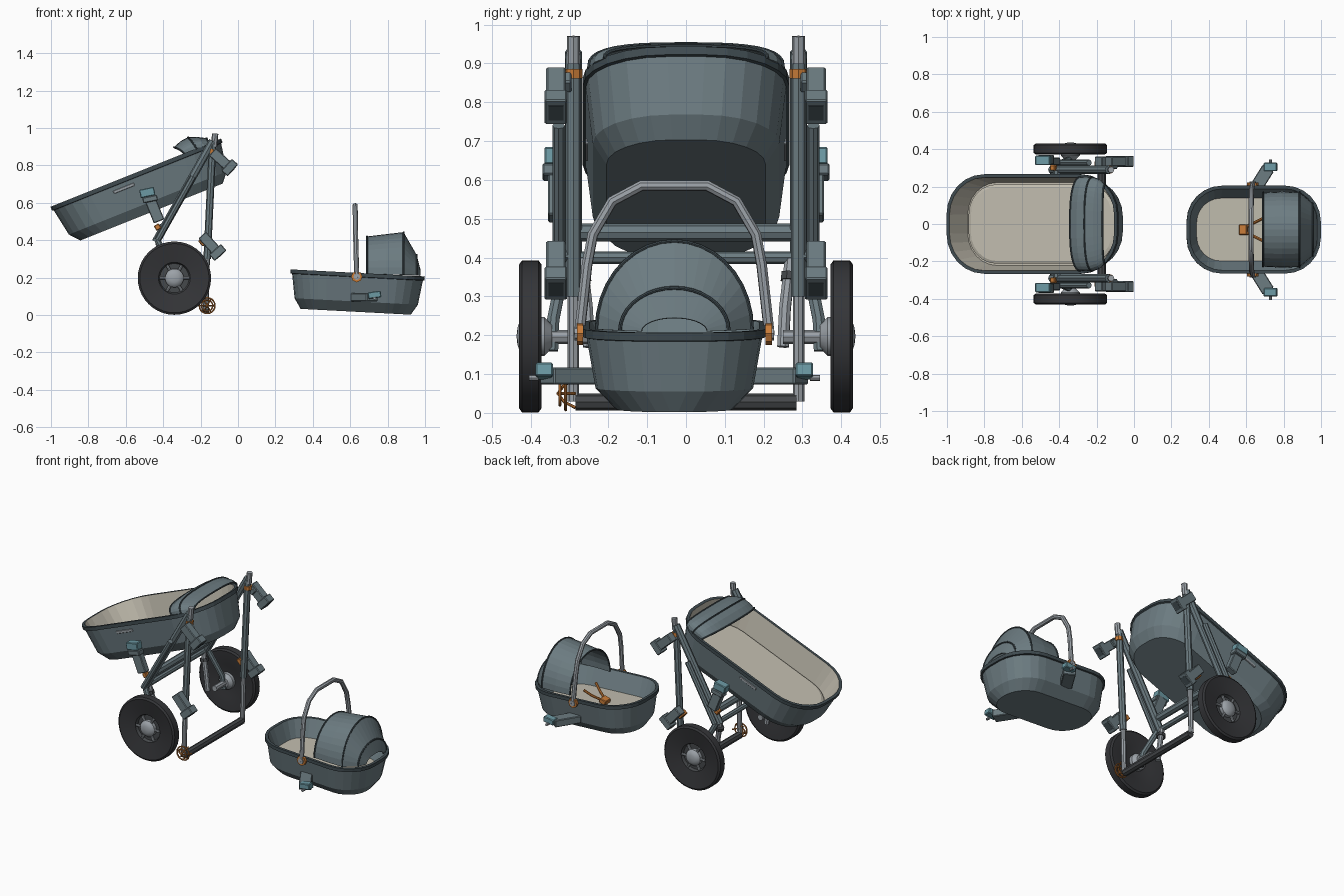
import bpy, bmesh, math
from math import sin, cos, pi, radians
from mathutils import Matrix, Vector

if "Cube" in bpy.data.objects:
    bpy.data.objects.remove(bpy.data.objects["Cube"], do_unlink=True)


def material(name, *rgb):
    m = bpy.data.materials.new(name)
    m.use_nodes = True
    m.diffuse_color = (*rgb, 1)
    m.node_tree.nodes["Principled BSDF"].inputs["Base Color"].default_value = (*rgb, 1)
    return m


FABRIC = material("blue grey fabric", .15, .2, .22)
TRIM = material("dark slate trim", .05, .07, .08)
LINING = material("beige lining", .54, .51, .43)
TEAL = material("teal latch", .15, .32, .37)
ORANGE = material("orange accent", .58, .2, .04)
RUBBER = material("black rubber", .035, .036, .04)
METAL = material("light grey metal", .33, .36, .39)
BAR = material("charcoal metal", .06, .065, .07)


def finish(name, bm, mats, matrix=None, smooth=False):
    bmesh.ops.recalc_face_normals(bm, faces=bm.faces)
    me = bpy.data.meshes.new(name)
    bm.to_mesh(me)
    bm.free()
    for m in mats:
        me.materials.append(m)
    ob = bpy.data.objects.new(name, me)
    bpy.context.collection.objects.link(ob)
    if matrix:
        ob.matrix_world = matrix
    if smooth:
        bpy.ops.object.select_all(action='DESELECT')
        ob.select_set(True)
        bpy.context.view_layer.objects.active = ob
        bpy.ops.object.shade_smooth_by_angle(angle=radians(35))
    return ob


def loft(name, rings, mats, strip_mats=None, caps=True, closed=True, matrix=None, smooth=False):
    """Skin a row of rings; strip_mats gives the material of each strip and the last cap."""
    bm = bmesh.new()
    rows = [[bm.verts.new(p) for p in r] for r in rings]
    n = len(rows[0])
    for k, (a, b) in enumerate(zip(rows, rows[1:])):
        for i in range(n if closed else n - 1):
            j = (i + 1) % n
            bm.faces.new((a[i], a[j], b[j], b[i])).material_index = strip_mats[k] if strip_mats else 0
    if caps:
        bm.faces.new(rows[0])
        bm.faces.new(rows[-1]).material_index = strip_mats[-1] if strip_mats else 0
    return finish(name, bm, mats, matrix, smooth)


def oval(hl, hw, z, r, n=6):
    """Rounded rectangle ring."""
    pts = []
    for q, (sx, sy) in enumerate(((1, 1), (-1, 1), (-1, -1), (1, -1))):
        for i in range(n + 1):
            t = (q + i / n) * pi / 2
            pts.append((sx * (hl - r) + r * cos(t), sy * (hw - r) + r * sin(t), z))
    return pts


def arch(x, hw, base, h, lean=0, p=1.0, n=18):
    """Open arch across y; lean shifts the feet along x."""
    pts = []
    for i in range(n + 1):
        c, s = cos(pi * i / n), max(0, sin(pi * i / n))
        pts.append((x + lean * (1 - s), hw * math.copysign(abs(c) ** p, c), base + h * s ** p))
    return pts


def tube(name, pts, r, mat, matrix=None, cyclic=False):
    cu = bpy.data.curves.new(name, 'CURVE')
    cu.dimensions = '3D'
    cu.bevel_depth, cu.bevel_resolution, cu.use_fill_caps = r, 2, True
    sp = cu.splines.new('POLY')
    sp.points.add(len(pts) - 1)
    for q, p in zip(sp.points, pts):
        q.co = (*p, 1)
    sp.use_cyclic_u = cyclic
    cu.materials.append(mat)
    ob = bpy.data.objects.new(name, cu)
    bpy.context.collection.objects.link(ob)
    if matrix:
        ob.matrix_world = matrix
    bpy.ops.object.select_all(action='DESELECT')
    ob.select_set(True)
    bpy.context.view_layer.objects.active = ob
    bpy.ops.object.convert(target='MESH')
    bpy.ops.object.shade_smooth_by_angle(angle=radians(40))


def box(name, at, size, mat, tilt=0, yaw=0, bevel=.004):
    bm = bmesh.new()
    bmesh.ops.create_cube(bm, size=1, matrix=Matrix.Diagonal((*size, 1)))
    if bevel:
        bmesh.ops.bevel(bm, geom=bm.edges[:], offset=bevel, segments=1, affect='EDGES')
    mx = Matrix.Translation(at) @ Matrix.Rotation(radians(yaw), 4, 'Z') @ Matrix.Rotation(radians(tilt), 4, 'Y')
    return finish(name, bm, [mat], mx)


def lathe(name, profile, mats, strip_mats, at, side, n=40):
    """Spin (radius, depth) points about the y axis."""
    rings = [[(r * cos(2 * pi * i / n), side * d, r * sin(2 * pi * i / n)) for i in range(n)] for r, d in profile]
    return loft(name, rings, mats, strip_mats, matrix=Matrix.Translation(at), smooth=True)


def canopy(name, arches, matrix, trims):
    ob = loft(name, arches, [FABRIC], caps=False, closed=False, matrix=matrix)
    sol = ob.modifiers.new("thickness", 'SOLIDIFY')
    sol.thickness = .006
    for k in trims:
        tube(name + "_piping", arches[k], .005, TRIM, matrix)


# Large bassinet, tilted
TUB = Matrix.Translation((-.545, 0, .757)) @ Matrix.Rotation(radians(-21.8), 4, 'Y')
loft("bassinet_tub",
     [oval(.41, .205, -.222, .17), oval(.455, .24, -.17, .2), oval(.482, .258, -.02, .21),
      oval(.491, .266, -.018, .215), oval(.491, .266, .004, .215), oval(.474, .249, .004, .2),
      oval(.43, .222, -.15, .17)],
     [FABRIC, TRIM, LINING], [0, 0, 1, 1, 1, 2, 2], matrix=TUB)
loft("mattress", [oval(.42, .212, -.15, .16), oval(.42, .212, -.138, .16), oval(.405, .198, -.132, .15)],
     [LINING], matrix=TUB)
canopy("bassinet_hood", [arch(.24, .25, 0, .055, .04, .7), arch(.285, .252, 0, .072, .03, .7),
                         arch(.33, .25, 0, .076, .02, .7), arch(.375, .235, 0, .06, .02, .7),
                         arch(.42, .21, 0, .035, .0, .7)], TUB, (0, 2, 4))
for s in (-1, 1):
    tag = box("side_strip", (0, 0, 0), (.12, .008, .016), METAL, bevel=.002)
    tag.matrix_world = TUB @ Matrix.Translation((-.09, s * .255, -.05))

# Stroller frame, both sides
for s in (-1, 1):
    y = s * .29
    tube("upright", [(-.135, y, .93), (-.165, y, .3)], .02, FABRIC)
    tube("lower_upright", [(-.165, y, .31), (-.172, y, .03)], .015, METAL)
    tube("diagonal_leg", [(-.135, y, .93), (-.44, y, .39)], .022, FABRIC)
    tube("outer_leg", [(-.24, s * .328, .74), (-.43, s * .328, .4)], .016, FABRIC)
    tube("apex_cap", [(-.128, y, .9), (-.122, y, .97)], .017, METAL)
    tube("apex_collar", [(-.133, y, .862), (-.132, y, .886)], .023, ORANGE)
    tube("suspension", [(-.43, s * .27, .4), (-.4, s * .255, .27), (-.385, s * .25, .17)], .016, METAL)
    tube("suspension_ring", [(-.425, s * .27, .36), (-.42, s * .268, .34)], .026, BAR)
    tube("wheel_fork", [(-.43, s * .31, .4), (-.35, s * .342, .24), (-.34, s * .345, .16)], .017, FABRIC)
    tube("axle", [(-.34, s * .25, .195), (-.34, s * .39, .195)], .018, METAL)

    # Folding joints: an arm block with a larger hollow end block
    for x, z, tilt in ((-.085, .825, 42), (-.145, .375, 48)):
        d = Vector((cos(radians(tilt)), 0, -sin(radians(tilt))))
        c = Vector((x, s * .335, z))
        box("joint_arm", c - d * .015, (.11, .05, .055), FABRIC, tilt)
        box("joint_end", c + d * .055, (.045, .058, .085), FABRIC, tilt)
        box("joint_socket", c + d * .077, (.004, .038, .05), TRIM, tilt, bevel=0)
        box("joint_pin", c - d * .04 + Vector((0, -s * .025, 0)), (.04, .03, .04), FABRIC, tilt)
    box("joint_tab", (-.19, s * .31, .39), (.04, .05, .03), ORANGE, 48)
    box("latch_arm", (-.45, s * .335, .57), (.15, .04, .06), FABRIC, 68)
    box("latch_head", (-.485, s * .34, .655), (.08, .05, .045), TEAL, -12)
    box("latch_cap", (-.47, s * .345, .62), (.08, .05, .03), FABRIC, -12)
    box("latch_button", (-.43, s * .3, .47), (.03, .03, .03), ORANGE, 60)

    # Wheel: dished tyre, dark recess, domed hub and spokes
    at = (-.34, 0, .197)
    lathe("wheel", [(.075, .385), (.1, .378), (.185, .372), (.196, .38), (.196, .422), (.185, .43),
                    (.085, .412), (.078, .395)], [RUBBER, BAR], [0, 0, 0, 0, 0, 0, 1, 1], at, s)
    lathe("hub", [(.03, .345), (.05, .365), (.05, .415), (.04, .428), (.022, .434), (.005, .436)],
          [METAL], [0] * 6, at, s, 20)
    for k in range(6):
        a = k * pi / 3
        tube("spoke", [(at[0] + r * cos(a), s * .408, at[2] + r * sin(a)) for r in (.04, .08)], .008, METAL)

# Cross bars
for name, x, z, r, m in (("upper_cross_bar", -.41, .465, .023, FABRIC),
                         ("lower_cross_bar", -.43, .4, .016, FABRIC),
                         ("foot_bar", -.172, .028, .022, BAR)):
    tube(name, [(x, -.285, z), (x, .285, z)], r, m)

# Small wire cage on one end of the foot bar
for ry, off in ((0, -.31), (.012, -.325)):
    tube("cage_ring", [(-.165 + (.042 - ry) * cos(i * pi / 10), off, .05 + (.042 - ry) * sin(i * pi / 10))
                       for i in range(20)], .004, ORANGE, cyclic=True)
for k in range(3):
    a = k * pi / 3
    tube("cage_rib", [(-.165 + .042 * t * cos(a), -.285 - .045 * (1 - t * t), .05 + .042 * t * sin(a))
                      for t in (-1, -.6, 0, .6, 1)], .004, ORANGE)

# Infant carrier
SHIFT = Matrix.Translation((0, -.03, 0))
SEAT = Matrix.Translation((.64, -.03, .222)) @ Matrix.Rotation(radians(3), 4, 'Y')
loft("carrier_tub",
     [oval(.295, .15, -.205, .14), oval(.33, .203, -.15, .17), oval(.35, .226, -.02, .185),
      oval(.359, .235, -.018, .19), oval(.359, .235, .003, .19), oval(.342, .218, .003, .175),
      oval(.3, .168, -.1, .13)],
     [FABRIC, TRIM, LINING], [0, 0, 1, 1, 1, 0, 2], matrix=SEAT)
canopy("carrier_hood", [arch(.69, .198, .22, .2), arch(.79, .203, .218, .214), arch(.885, .2, .215, .228),
                        arch(.955, .14, .212, .11), arch(.975, .085, .21, .035)], SHIFT, (0, 2, 3))

# Carry handle, mirrored from half a path
half = [(.635, .245, .2), (.63, .225, .38), (.628, .21, .46), (.627, .16, .545), (.626, .085, .585)]
tube("carry_handle", half + [(x, -y, z) for x, y, z in reversed(half)], .014, METAL, SHIFT)
for s in (-1, 1):
    y = -.03 + s * .243
    tube("handle_pivot", [(.635, y - .008, .205), (.635, y + .008, .205)], .03, ORANGE)
    tube("pivot_cap", [(.635, y, .205), (.635, y + s * .014, .205)], .018, METAL)
    # Side adapters
    box("adapter_arm", (.675, -.03 + s * .26, .095), (.07, .16, .045), FABRIC, 0, -s * 32)
    box("adapter_latch", (.73, -.03 + s * .335, .108), (.07, .045, .035), TEAL, -8)
    tube("adapter_pin", [(.73, -.03 + s * .35, .09), (.73, -.03 + s * .375, .09)], .008, METAL)
    # Harness strap
    tube("harness_strap", [(.6, -.03 + s * .015, .145), (.65, -.03 + s * .04, .17), (.69, -.03 + s * .06, .2)],
         .008, ORANGE)
box("harness_buckle", (.585, -.03, .14), (.045, .055, .03), ORANGE, -15)
